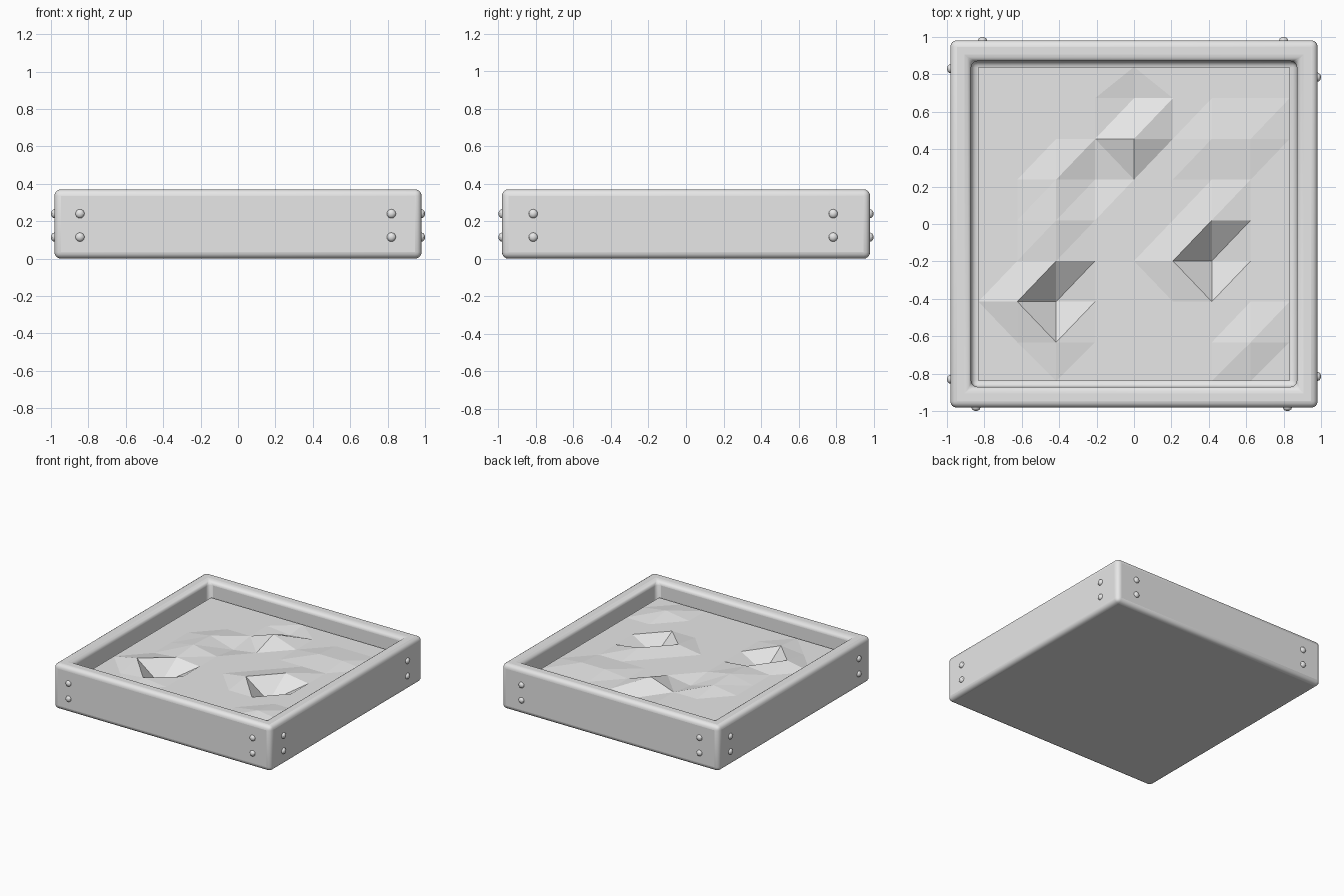
import bpy, bmesh, math

if "Cube" in bpy.data.objects:
    bpy.data.objects.remove(bpy.data.objects["Cube"])

grey = bpy.data.materials.new("plain_grey")
grey.use_nodes = True
grey.diffuse_color = (0.8, 0.8, 0.8, 1)
grey.node_tree.nodes["Principled BSDF"].inputs["Base Color"].default_value = (0.8, 0.8, 0.8, 1)


def add_object(name, bm):
    bmesh.ops.recalc_face_normals(bm, faces=bm.faces)
    mesh = bpy.data.meshes.new(name)
    bm.to_mesh(mesh)
    bm.free()
    mesh.materials.append(grey)
    obj = bpy.data.objects.new(name, mesh)
    bpy.context.collection.objects.link(obj)
    return obj


def smooth(obj, angle):
    bpy.ops.object.select_all(action='DESELECT')
    obj.select_set(True)
    bpy.context.view_layer.objects.active = obj
    bpy.ops.object.shade_smooth_by_angle(angle=math.radians(angle))


# Box: a solid block with a pocket pressed into its top, rounded edges
HALF, OPENING, HEIGHT, FLOOR = 0.982, 0.825, 0.37, 0.05
bm = bmesh.new()
bmesh.ops.create_cube(bm, size=1)
for v in bm.verts:
    v.co = (v.co.x * 2 * HALF, v.co.y * 2 * HALF, (v.co.z + 0.5) * HEIGHT)
top = max(bm.faces, key=lambda f: f.calc_center_median().z)
bmesh.ops.inset_region(bm, faces=[top], thickness=HALF - OPENING)
pocket = bmesh.ops.extrude_face_region(bm, geom=[top])
for v in pocket["geom"]:
    if isinstance(v, bmesh.types.BMVert):
        v.co.z = FLOOR
if top.is_valid:
    bm.faces.remove(top)
box = add_object("box_frame", bm)
bevel = box.modifiers.new("rounded_edges", 'BEVEL')
bevel.width = 0.035
bevel.segments = 4
bevel.limit_method = 'ANGLE'
smooth(box, 35)

# Sand: faceted sheet, heights given per grid point (column, row)
SAND, CELLS = 0.25, 8
bumps = {
    (2, 2): -0.12, (6, 3): -0.12, (4, 6): 0.07,
    (1, 2): 0.04, (2, 1): 0.02, (2, 3): 0.02,
    (2, 4): 0.04, (2, 5): 0.03, (3, 5): -0.03,
    (5, 3): 0.03, (6, 4): 0.03, (4, 7): -0.02,
    (6, 6): 0.02, (7, 6): 0.02, (7, 1): 0.03,
}
flipped = {(1, 1), (5, 2), (3, 5), (4, 7), (0, 1), (1, 0), (4, 2)}
bm = bmesh.new()
grid = [[bm.verts.new((0.208 * (i - 4), 0.02 + 0.2175 * (j - 4), SAND + bumps.get((i, j), 0)))
         for j in range(CELLS + 1)] for i in range(CELLS + 1)]
for i in range(CELLS):
    for j in range(CELLS):
        a, b = grid[i][j], grid[i + 1][j]
        c, d = grid[i + 1][j + 1], grid[i][j + 1]
        if (i, j) in flipped:
            a, b, c, d = b, c, d, a
        bm.faces.new((a, b, c))
        bm.faces.new((a, c, d))
sand = add_object("sand", bm)
# Keep the sheet's edges just inside the walls
for v in sand.data.vertices:
    v.co.x = max(-0.84, min(0.84, v.co.x))
    v.co.y = max(-0.84, min(0.84, v.co.y))


# Bolts: flattened domes, two at each end of every wall
def bolt(name, side, along, z):
    bm = bmesh.new()
    bmesh.ops.create_uvsphere(bm, u_segments=12, v_segments=8, radius=0.024)
    for v in bm.verts:
        v.co.y *= 0.75
    obj = add_object(name, bm)
    turn = {"front": 0, "right": 1, "back": 2, "left": 3}[side] * math.pi / 2
    c, s = math.cos(turn), math.sin(turn)
    obj.location = (along * c + HALF * s, along * s - HALF * c, z)
    obj.rotation_euler.z = turn
    smooth(obj, 30)


ends = {"front": (-0.845, 0.82), "right": (-0.815, 0.785),
        "back": (-0.80, 0.81), "left": (-0.83, 0.83)}
for side, places in ends.items():
    for n, along in enumerate(places):
        for level, z in (("lower", 0.115), ("upper", 0.24)):
            bolt(f"{side}_{level}_bolt_{n + 1}", side, along, z)
